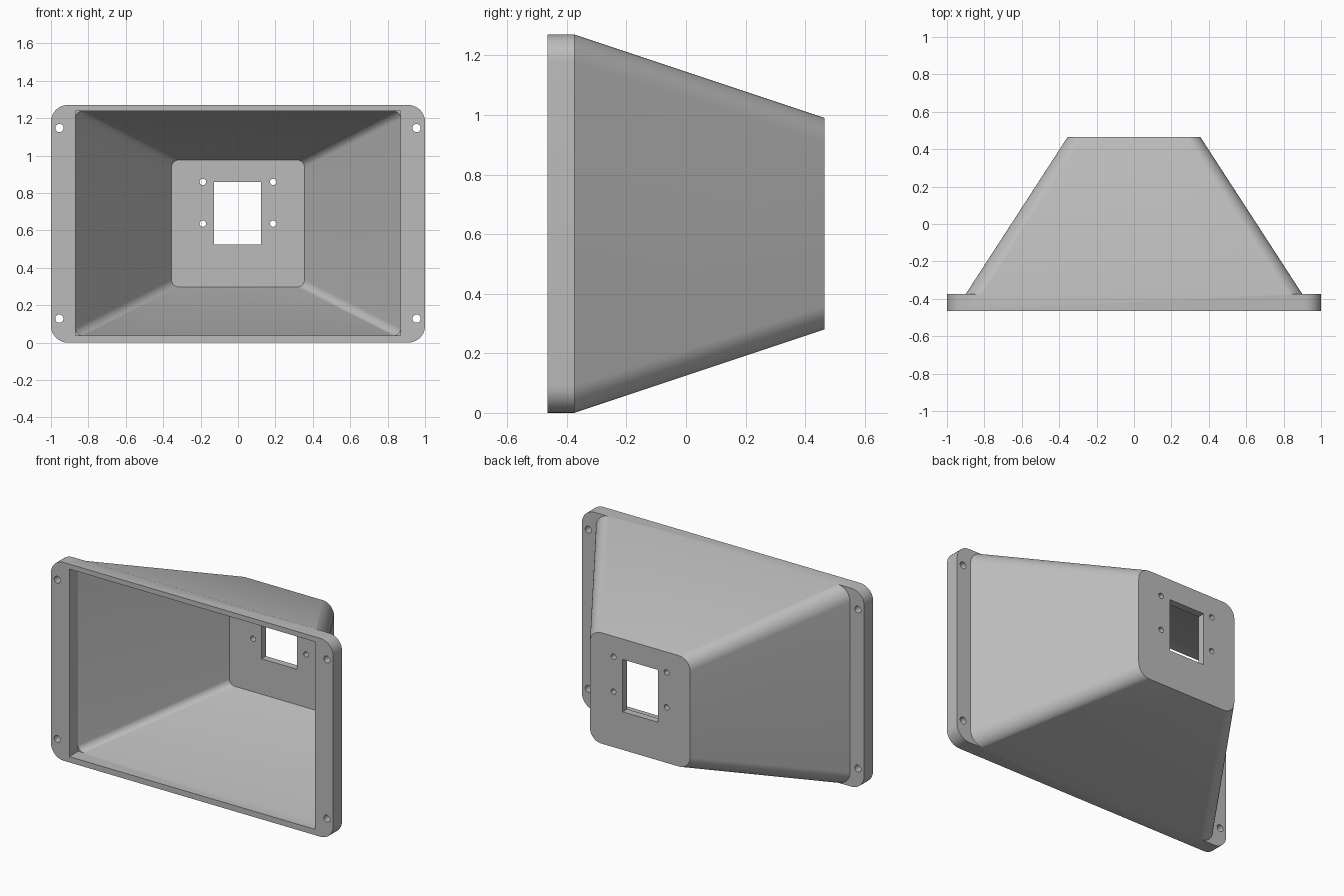
import bpy
import bmesh
from math import cos, sin, pi, radians

if "Cube" in bpy.data.objects:
    bpy.data.objects.remove(bpy.data.objects["Cube"], do_unlink=True)

grey = bpy.data.materials.new("plain grey")
grey.use_nodes = True
GREY = (0.5, 0.5, 0.5, 1)
grey.diffuse_color = GREY
grey.node_tree.nodes["Principled BSDF"].inputs["Base Color"].default_value = GREY

SEGMENTS = 10  # per rounded corner


def section(y, x0, x1, z0, z1, r):
    """Rounded rectangle lying across the depth axis."""
    corners = [(x1 - r, z1 - r), (x0 + r, z1 - r), (x0 + r, z0 + r), (x1 - r, z0 + r)]
    points = []
    for i, (cx, cz) in enumerate(corners):
        for k in range(SEGMENTS + 1):
            a = (i + k / SEGMENTS) * pi / 2
            points.append((cx + r * cos(a), y, cz + r * sin(a)))
    return points


def loft(name, first, last):
    """Closed solid between two sections."""
    bm = bmesh.new()
    a, b = ([bm.verts.new(p) for p in ring] for ring in (first, last))
    n = len(a)
    for i in range(n):
        j = (i + 1) % n
        bm.faces.new((a[i], a[j], b[j], b[i]))
    bm.faces.new(a)
    bm.faces.new(b)
    bmesh.ops.remove_doubles(bm, verts=bm.verts, dist=1e-5)
    bmesh.ops.recalc_face_normals(bm, faces=bm.faces)
    mesh = bpy.data.meshes.new(name)
    bm.to_mesh(mesh)
    bm.free()
    mesh.materials.append(grey)
    obj = bpy.data.objects.new(name, mesh)
    bpy.context.collection.objects.link(obj)
    return obj


def prism(name, y0, y1, *shape):
    return loft(name, section(y0, *shape), section(y1, *shape))


def combine(target, tool, operation):
    """Apply a boolean and discard the tool."""
    bpy.context.view_layer.objects.active = target
    mod = target.modifiers.new("boolean", "BOOLEAN")
    mod.operation = operation
    mod.solver = "EXACT"
    mod.object = tool
    bpy.ops.object.modifier_apply(modifier=mod.name)
    bpy.data.objects.remove(tool, do_unlink=True)


FRONT, STEP, BACK, INNER = -0.465, -0.375, 0.465, 0.42
HEIGHT = 1.27

# Mounting flange and tapered hood
housing = prism("tapered_housing", FRONT, STEP, -1, 1, 0, HEIGHT, 0.09)
hood = loft("hood", section(STEP, -0.9, 0.9, 0, HEIGHT, 0.09),
            section(BACK, -0.355, 0.355, 0.28, 0.99, 0.08))
combine(housing, hood, "UNION")

# Square-cornered mouth, then the tapered cavity
mouth = (-0.87, 0.87, 0.037, 1.238)
combine(housing, prism("mouth", FRONT - 0.1, STEP, *mouth, 0), "DIFFERENCE")
cavity = loft("cavity", section(STEP, *mouth, 0.04),
              section(INNER, -0.356, 0.356, 0.297, 0.976, 0.04))
combine(housing, cavity, "DIFFERENCE")

# Window through the back plate
combine(housing, prism("window", INNER - 0.1, BACK + 0.1, -0.128, 0.123, 0.524, 0.859, 0),
        "DIFFERENCE")


def drill(x, z, r, y0, y1):
    combine(housing, prism("drill", y0, y1, x - r, x + r, z - r, z + r, r), "DIFFERENCE")


# Screw holes in the flange and around the window
for side in (-1, 1):
    for z in (0.128, 1.147):
        drill(side * 0.955, z, 0.022, FRONT - 0.1, STEP + 0.05)
    for z in (0.636, 0.859):
        drill(side * 0.188, z, 0.017, INNER - 0.05, BACK + 0.1)

bpy.ops.object.select_all(action="DESELECT")
housing.select_set(True)
bpy.context.view_layer.objects.active = housing
bpy.ops.object.shade_smooth_by_angle(angle=radians(30))
